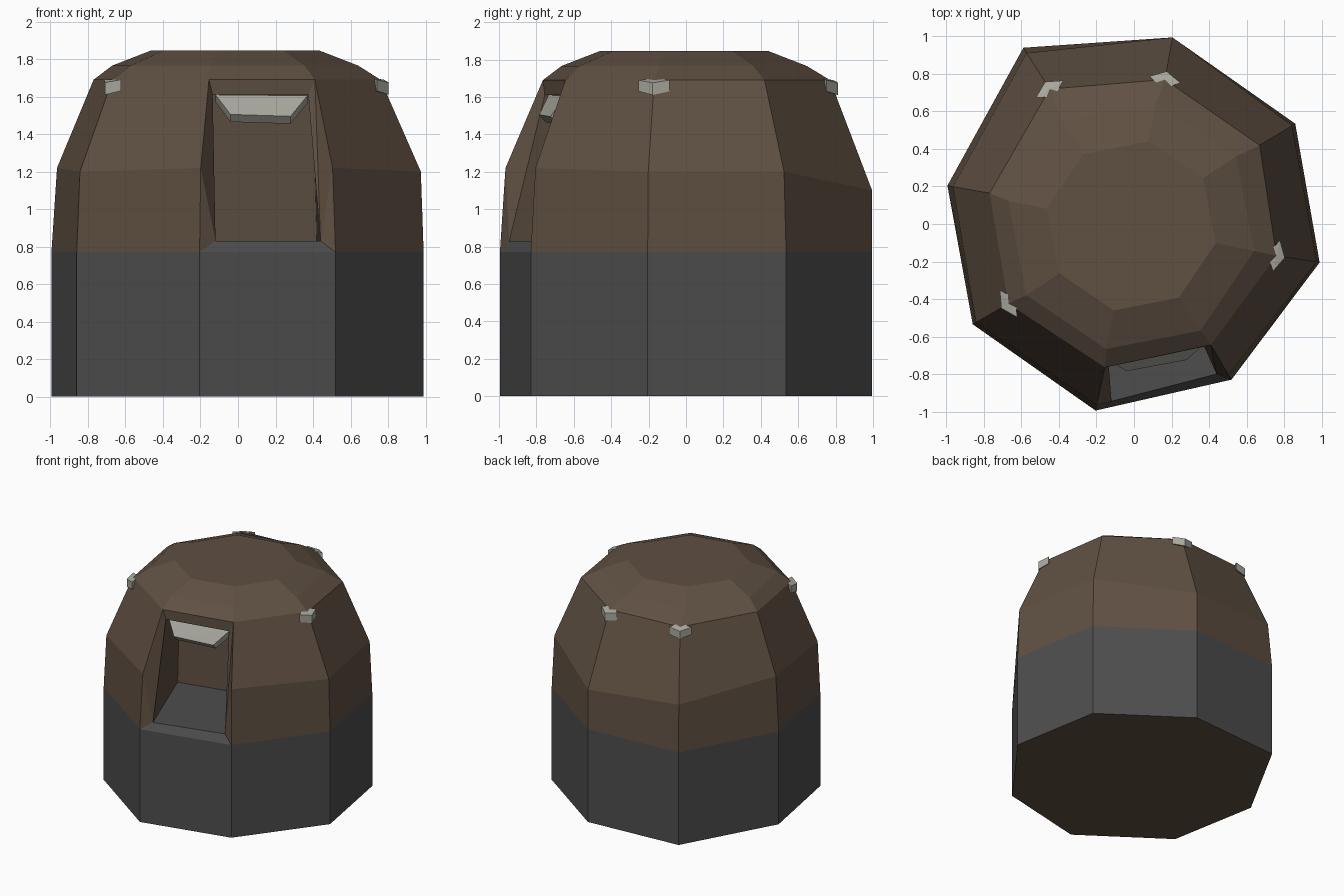
import bpy, bmesh, math
from mathutils import Vector

if "Cube" in bpy.data.objects:
    bpy.data.objects.remove(bpy.data.objects["Cube"])


def material(name, rgb):
    m = bpy.data.materials.new(name)
    m.diffuse_color = (*rgb, 1)
    m.use_nodes = True
    m.node_tree.nodes["Principled BSDF"].inputs["Base Color"].default_value = m.diffuse_color
    return m


BROWN = material("brown", (0.115, 0.08, 0.055))
DARK = material("dark_grey", (0.075, 0.075, 0.075))
LIGHT = material("light_grey", (0.40, 0.40, 0.35))


def finish(name, bm, mats):
    bmesh.ops.recalc_face_normals(bm, faces=bm.faces)
    me = bpy.data.meshes.new(name)
    bm.to_mesh(me)
    bm.free()
    for m in mats:
        me.materials.append(m)
    ob = bpy.data.objects.new(name, me)
    bpy.context.collection.objects.link(ob)
    return ob


def hull(name, pts, mat):
    bm = bmesh.new()
    for p in pts:
        bm.verts.new(p)
    bmesh.ops.convex_hull(bm, input=bm.verts[:])
    bmesh.ops.dissolve_limit(bm, angle_limit=0.02, verts=bm.verts[:], edges=bm.edges[:])
    return finish(name, bm, [mat])


# Octagonal outlines, counter-clockwise; side 0-1 holds the window
base = [(-0.205, -0.995), (0.52, -0.83), (0.99, -0.205), (0.86, 0.535),
        (0.205, 0.995), (-0.59, 0.94), (-0.995, 0.205), (-0.86, -0.535)]
eave = [(-0.155, -0.765), (0.41, -0.645), (0.76, -0.17), (0.67, 0.42),
        (0.165, 0.77), (-0.45, 0.72), (-0.77, 0.165), (-0.67, -0.425)]


def octagon(r, z):
    a = [math.radians(-101.5 + 45 * i) for i in range(8)]
    return [(r * math.cos(t) - 0.015, r * math.sin(t) - 0.01, z) for t in a]


rings = [
    [(x, y, 0) for x, y in base],
    [(x, y, 0.77) for x, y in base],
    [(x * s, y * s, z) for (x, y), s, z in zip(
        base, (.97, .97, .985, .98, 1, .97, .97, .98),
        (1.22, 1.22, 1.2, 1.2, 1.1, 1.15, 1.22, 1.2))],
    [(x, y, 1.69) for x, y in eave],
    octagon(0.67, 1.765),
    octagon(0.46, 1.845),
]

# Hut body: grey plinth, brown walls and roof, open window niche
bm = bmesh.new()
V = [[bm.verts.new(p) for p in ring] for ring in rings]


def face(verts, mat=0):
    bm.faces.new(verts).material_index = mat


for k in range(5):
    for i in range(8):
        if i == 0 and k in (1, 2):
            continue
        j = (i + 1) % 8
        face((V[k][i], V[k][j], V[k + 1][j], V[k + 1][i]), 1 if k == 0 else 0)
face(V[0])
face(V[5])

# Niche: inner frame, floor, ceiling and walls
niche = [(-0.12, -0.945, 0.83), (0.44, -0.80, 0.83), (0.375, -0.655, 1.61), (-0.135, -0.755, 1.61),
         (-0.38, -0.25, 0.83), (0.42, -0.07, 0.83), (0.40, -0.07, 1.61), (-0.36, -0.25, 1.61)]
lb, rb, rt, lt, blb, brb, brt, blt = [bm.verts.new(p) for p in niche]
face((V[1][0], V[1][1], rb, lb), 1)
face((V[3][0], V[3][1], rt, lt))
for side, bot, top in ((0, lb, lt), (1, rb, rt)):
    face((bot, V[1][side], V[2][side]))
    face((bot, V[2][side], V[3][side]))
    face((bot, V[3][side], top))
face((lb, rb, brb, blb), 1)
face((lt, rt, brt, blt))
face((lb, blb, blt, lt))
face((rb, brb, brt, rt))
face((blb, brb, brt, blt))
finish("hut_body", bm, [BROWN, DARK])

# Sloping awning under the window lintel
top_edge = [(-0.12, -0.735, 1.61), (0.37, -0.645, 1.605)]
low_edge = [(-0.04, -0.785, 1.505), (0.28, -0.725, 1.495)]
under = [(x, y + 0.035, z - 0.04) for x, y, z in low_edge]
back = [(x, y + 0.05, z - 0.04) for x, y, z in top_edge]
hull("window_awning", top_edge + low_edge + under + back, LIGHT)

# Wedge-shaped corner studs along the eave
for n, i in enumerate((2, 4, 5, 7)):
    c = Vector((*eave[i], 0))
    d = c.normalized()
    t = Vector((-d.y, d.x, 0))
    pts = []
    for out, along, lo, hi in ((0.045, 0, 1.61, 1.675), (0, 0.085, 1.63, 1.69),
                               (0, -0.085, 1.63, 1.69), (-0.05, 0, 1.63, 1.70)):
        p = c + d * out + t * along
        pts += [(p.x, p.y, lo), (p.x, p.y, hi)]
    hull(f"corner_stud_{n + 1}", pts, LIGHT)
